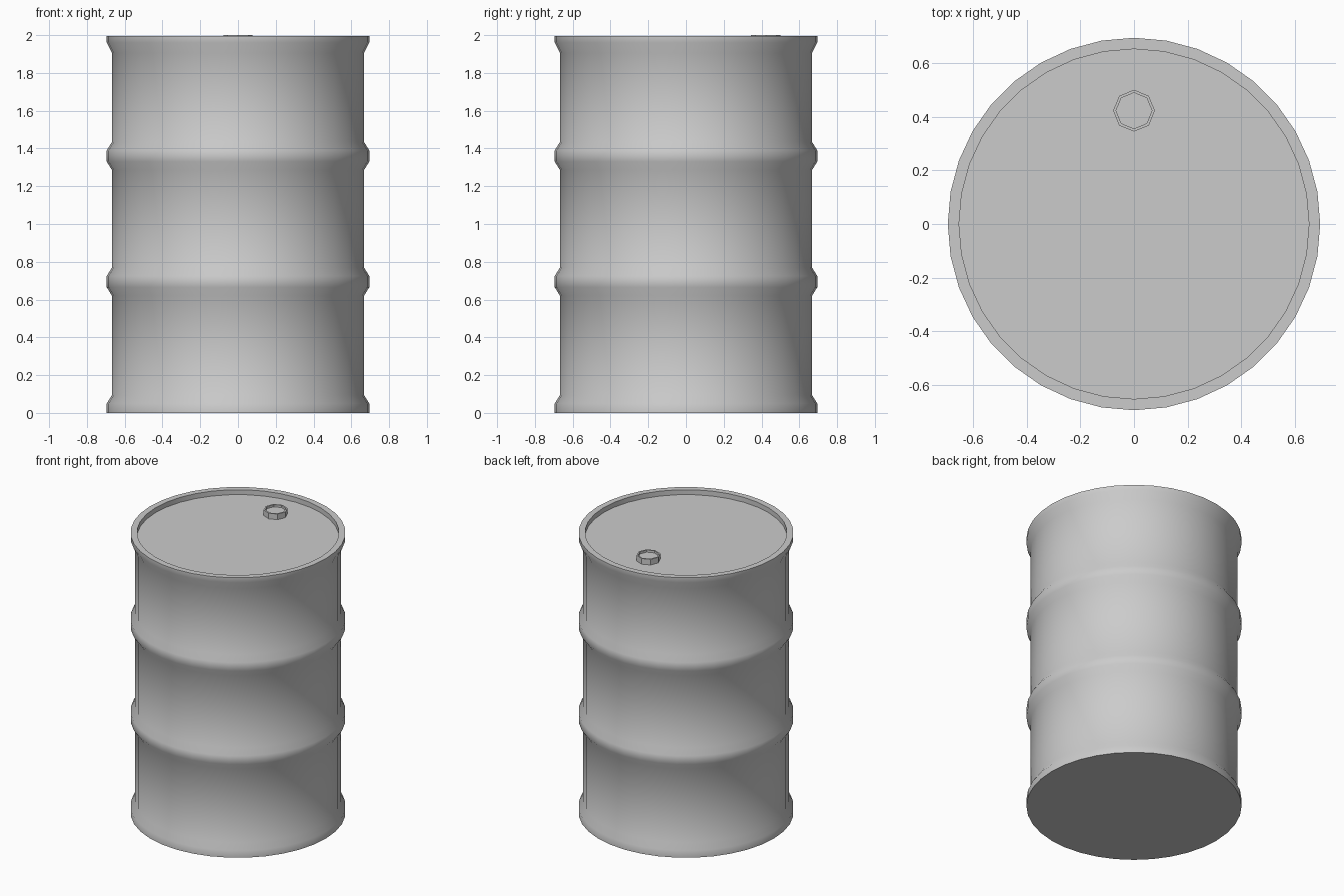
import bpy, bmesh, math

if "Cube" in bpy.data.objects:
    bpy.data.objects.remove(bpy.data.objects["Cube"])


def lathe(name, profile, sides, center=(0, 0)):
    """Revolve (radius, z) points around z, capping both open ends."""
    bm = bmesh.new()
    rings = []
    for r, z in profile:
        rings.append([bm.verts.new((r * math.cos(2 * math.pi * i / sides),
                                    r * math.sin(2 * math.pi * i / sides), z))
                      for i in range(sides)])
    for a, b in zip(rings, rings[1:]):
        for i in range(sides):
            j = (i + 1) % sides
            bm.faces.new((a[i], a[j], b[j], b[i]))
    bm.faces.new(rings[0][::-1])
    bm.faces.new(rings[-1])
    bmesh.ops.recalc_face_normals(bm, faces=bm.faces)
    mesh = bpy.data.meshes.new(name)
    bm.to_mesh(mesh)
    bm.free()
    obj = bpy.data.objects.new(name, mesh)
    obj.location = (*center, 0)
    bpy.context.collection.objects.link(obj)
    bpy.ops.object.select_all(action='DESELECT')
    obj.select_set(True)
    bpy.context.view_layer.objects.active = obj
    bpy.ops.object.shade_smooth_by_angle(angle=math.radians(44))
    return obj


BODY, RIM, INNER = 0.667, 0.695, 0.653
RIM_TOP, LID = 1.995, 1.96

# Drum shell: bottom flange, two rolling hoops, top flange, recessed lid
profile = [(RIM, 0), (RIM, 0.05), (BODY, 0.095)]
for z in (0.695, 1.36):
    profile += [(BODY, z - 0.075), (RIM, z - 0.03),
                (RIM, z + 0.03), (BODY, z + 0.075)]
profile += [(BODY, 1.905), (RIM, 1.96), (RIM, RIM_TOP),
            (INNER, RIM_TOP), (INNER, LID)]
lathe("drum_body", profile, 36)

# Octagonal filler plug with a sunken top
lathe("filler_plug", [(0.078, LID - 0.005), (0.078, 2.0),
                      (0.067, 2.0), (0.067, 1.985)], 8, (0, 0.423))
